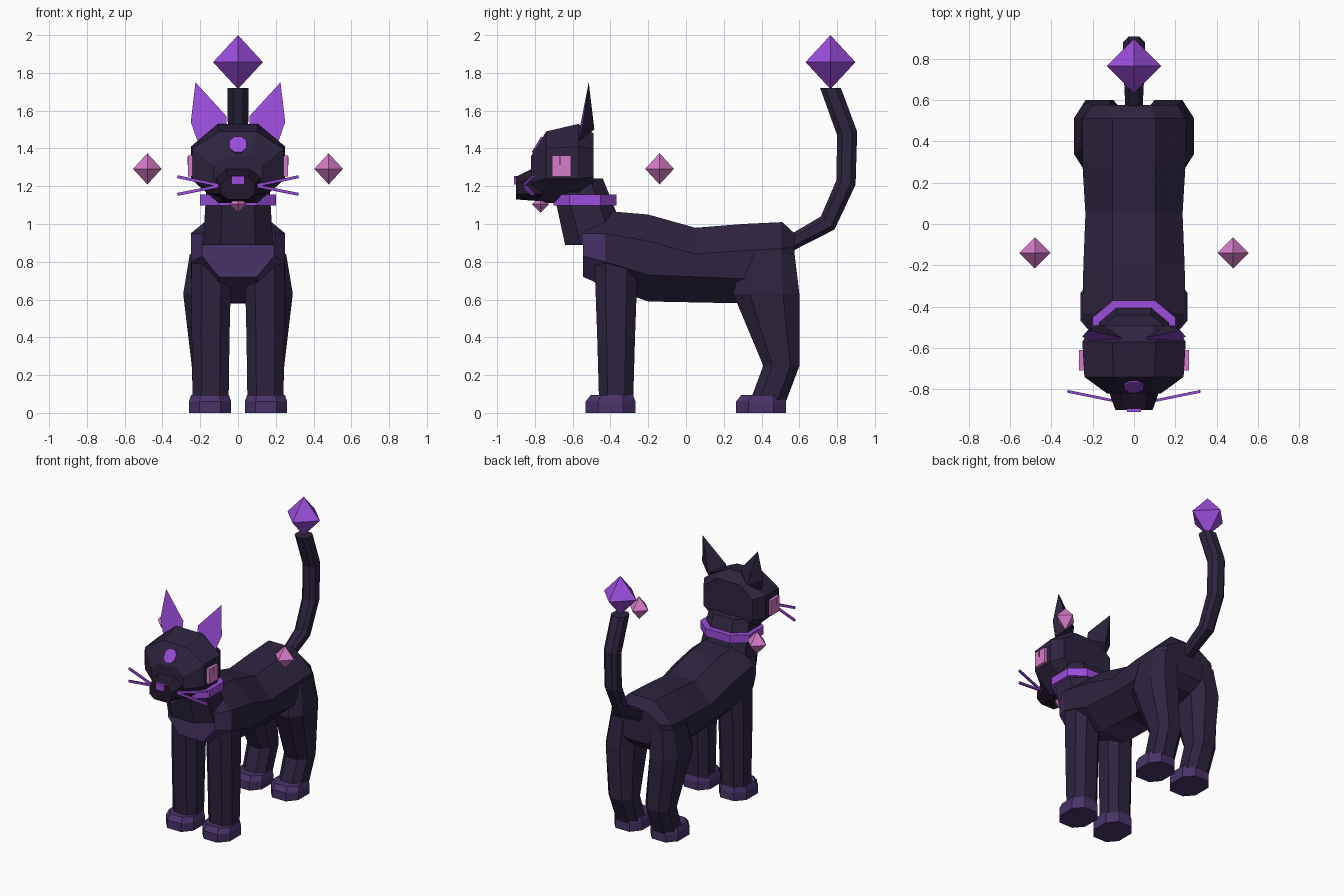
import bpy
import bmesh
from math import cos, sin, atan2
from mathutils import Vector, Matrix

cube = bpy.data.objects.get("Cube")
if cube:
    bpy.data.objects.remove(cube, do_unlink=True)


def material(name, color):
    m = bpy.data.materials.new(name)
    m.use_nodes = True
    m.diffuse_color = (*color, 1)
    m.node_tree.nodes["Principled BSDF"].inputs["Base Color"].default_value = (*color, 1)
    return m


FUR = material("dark fur", (0.027, 0.017, 0.05))
MUZZLE = material("darkest fur", (0.016, 0.009, 0.026))
PALE = material("light fur", (0.065, 0.033, 0.14))
VIOLET = material("violet", (0.33, 0.075, 0.72))
PINK = material("pink crystal", (0.68, 0.2, 0.58))


def finish(name, bm, *mats):
    bmesh.ops.recalc_face_normals(bm, faces=bm.faces[:])
    mesh = bpy.data.meshes.new(name)
    bm.to_mesh(mesh)
    bm.free()
    for m in mats:
        mesh.materials.append(m)
    obj = bpy.data.objects.new(name, mesh)
    bpy.context.scene.collection.objects.link(obj)
    return obj


def loft(name, rings, *mats, rule=None):
    """Skin a list of eight-point rings and cap both ends."""
    bm = bmesh.new()
    loops = [[bm.verts.new(p) for p in ring] for ring in rings]
    for a, b in zip(loops, loops[1:]):
        for i in range(8):
            j = (i + 1) % 8
            bm.faces.new((a[i], a[j], b[j], b[i]))
    bm.faces.new(loops[0])
    bm.faces.new(loops[-1])
    bmesh.ops.recalc_face_normals(bm, faces=bm.faces[:])
    if rule:
        for f in bm.faces:
            f.material_index = rule(f)
    return finish(name, bm, *mats)


def octagon(hx, hy, k=0.5):
    half = [(hx, -hy * k), (hx, hy * k), (hx * k, hy), (-hx * k, hy)]
    return half + [(-x, -y) for x, y in half]


def level(z, cx, cy, hx, hy, k=0.5):
    return [(cx + x, cy + y, z) for x, y in octagon(hx, hy, k)]


def upright(y, bottom, low, high, top, hw, flat):
    half = [(flat, bottom), (hw, low), (hw, high), (flat, top)]
    return [(x, y, z) for x, z in half] + [(-x, y, z) for x, z in reversed(half)]


def box(name, center, size, mat, turn=None):
    bm = bmesh.new()
    bmesh.ops.create_cube(bm, size=1)
    m = Matrix.Translation(center) @ (turn or Matrix()) @ Matrix.Diagonal((*size, 1))
    bm.transform(m)
    return finish(name, bm, mat)


def crystal(name, center, r, h, mat):
    bm = bmesh.new()
    square = [bm.verts.new(p) for p in ((r, 0, 0), (0, r, 0), (-r, 0, 0), (0, -r, 0))]
    for z in (h, -h):
        tip = bm.verts.new((0, 0, z))
        for i in range(4):
            bm.faces.new((square[i], square[(i + 1) % 4], tip))
    bm.transform(Matrix.Translation(center))
    return finish(name, bm, mat)


# Body with a pale chest and forward belly
def chest_rule(f):
    c, n = f.calc_center_median(), f.normal
    front = c.y < -0.42 and n.z < 0.3
    belly = c.y < -0.05 and n.z < -0.85
    return int(front or belly)


loft("body", [
    upright(-0.545, 0.72, 0.83, 0.95, 0.99, 0.19, 0.1),
    upright(-0.43, 0.67, 0.80, 0.95, 1.07, 0.25, 0.105),
    upright(-0.2, 0.59, 0.73, 0.91, 1.05, 0.245, 0.105),
    upright(0.05, 0.585, 0.72, 0.84, 0.98, 0.235, 0.105),
    upright(0.3, 0.58, 0.71, 0.86, 1.0, 0.25, 0.105),
    upright(0.51, 0.64, 0.74, 0.87, 1.01, 0.25, 0.105),
    upright(0.575, 0.71, 0.77, 0.88, 0.95, 0.19, 0.08),
], FUR, PALE, rule=chest_rule)

# Neck and collar
loft("neck", [level(0.89, 0, -0.47, 0.185, 0.17), level(1.24, 0, -0.578, 0.165, 0.138)], FUR)
loft("collar", [level(z, 0, -0.535, 0.2, 0.166) for z in (1.097, 1.155)], VIOLET)
crystal("collar_pendant", (0, -0.77, 1.105), 0.045, 0.045, PINK)

# Head and muzzle
loft("head", [
    upright(-0.49, 1.16, 1.25, 1.4, 1.48, 0.2, 0.09),
    upright(-0.57, 1.11, 1.24, 1.41, 1.53, 0.25, 0.105),
    upright(-0.74, 1.11, 1.24, 1.4, 1.49, 0.24, 0.1),
    upright(-0.82, 1.16, 1.22, 1.31, 1.36, 0.13, 0.07),
], FUR)
loft("muzzle", [
    upright(-0.76, 1.12, 1.16, 1.27, 1.32, 0.14, 0.07),
    upright(-0.9, 1.13, 1.16, 1.21, 1.25, 0.09, 0.055),
], MUZZLE)
box("nose", (0, -0.902, 1.232), (0.07, 0.016, 0.045), VIOLET)

# Forehead jewel lies on the slope of the brow
tilt = Matrix.Translation((0, -0.785, 1.418)) @ Matrix.Rotation(-0.55, 4, "X")
loft("forehead_jewel", [[tilt @ Vector((x, y, z)) for x, z in octagon(0.045, 0.048, 0.45)]
                        for y in (-0.008, 0.012)], VIOLET)


def ear(name, s):
    outline = [(0.06, -0.56, 1.52), (0.215, -0.565, 1.44), (0.25, -0.545, 1.54),
               (0.225, -0.515, 1.75), (0.06, -0.55, 1.57)]
    bm = bmesh.new()
    rim = [bm.verts.new((s * x, y, z)) for x, y, z in outline]
    back = bm.verts.new((s * 0.16, -0.485, 1.5))
    for i in (1, 2, 3):
        bm.faces.new((rim[0], rim[i], rim[i + 1]))
    for i in range(5):
        f = bm.faces.new((rim[i], rim[(i + 1) % 5], back))
        f.material_index = 1
    finish(name, bm, VIOLET, FUR)


def paw(name, cx, cy):
    loft(name, [level(0, cx, cy, 0.112, 0.132), level(0.06, cx, cy, 0.112, 0.132),
                level(0.095, cx, cy + 0.008, 0.1, 0.112)], PALE)


# Paired parts
for side, s in (("left", 1), ("right", -1)):
    ear(side + "_ear", s)
    box(side + "_eye", (s * 0.251, -0.66, 1.307), (0.03, 0.1, 0.112), PINK)
    box(side + "_pupil", (s * 0.264, -0.668, 1.334), (0.008, 0.006, 0.045), FUR)
    crystal(side + "_floating_crystal", (s * 0.48, -0.14, 1.292), 0.076, 0.083, PINK)

    for label, z_end in (("upper", 1.25), ("lower", 1.157)):
        a, b = Vector((s * 0.09, -0.857, 1.203)), Vector((s * 0.32, -0.81, z_end))
        turn = (b - a).to_track_quat("X", "Z").to_matrix().to_4x4()
        box(f"{side}_{label}_whisker", (a + b) / 2, ((b - a).length, 0.013, 0.015), VIOLET, turn)

    loft(side + "_front_leg", [
        level(0.05, s * 0.145, -0.37, 0.095, 0.09),
        level(0.4, s * 0.145, -0.37, 0.1, 0.1),
        level(0.81, s * 0.14, -0.37, 0.105, 0.115),
    ], FUR)
    paw(side + "_front_paw", s * 0.148, -0.4)

    loft(side + "_hind_leg", [
        level(0.05, s * 0.148, 0.43, 0.09, 0.095),
        level(0.25, s * 0.15, 0.505, 0.095, 0.096),
        level(0.63, s * 0.178, 0.425, 0.112, 0.175),
        level(0.84, s * 0.16, 0.435, 0.095, 0.14),
    ], FUR)
    paw(side + "_hind_paw", s * 0.148, 0.397)

# Tail swept along a bent path, with a crystal at the tip
path = [(0.53, 0.885), (0.75, 1.005), (0.847, 1.22), (0.853, 1.48), (0.765, 1.72)]
radii = [0.04, 0.05, 0.052, 0.054, 0.055]
rings = []
for i, ((y, z), r) in enumerate(zip(path, radii)):
    (y0, z0), (y1, z1) = path[max(i - 1, 0)], path[min(i + 1, 4)]
    lean = 0 if i == 4 else atan2(y1 - y0, z1 - z0)
    rings.append([(px, y + py * cos(lean), z - py * sin(lean)) for px, py in octagon(r, r)])
loft("tail", rings, FUR)
crystal("tail_crystal", (0, 0.765, 1.857), 0.132, 0.143, VIOLET)
